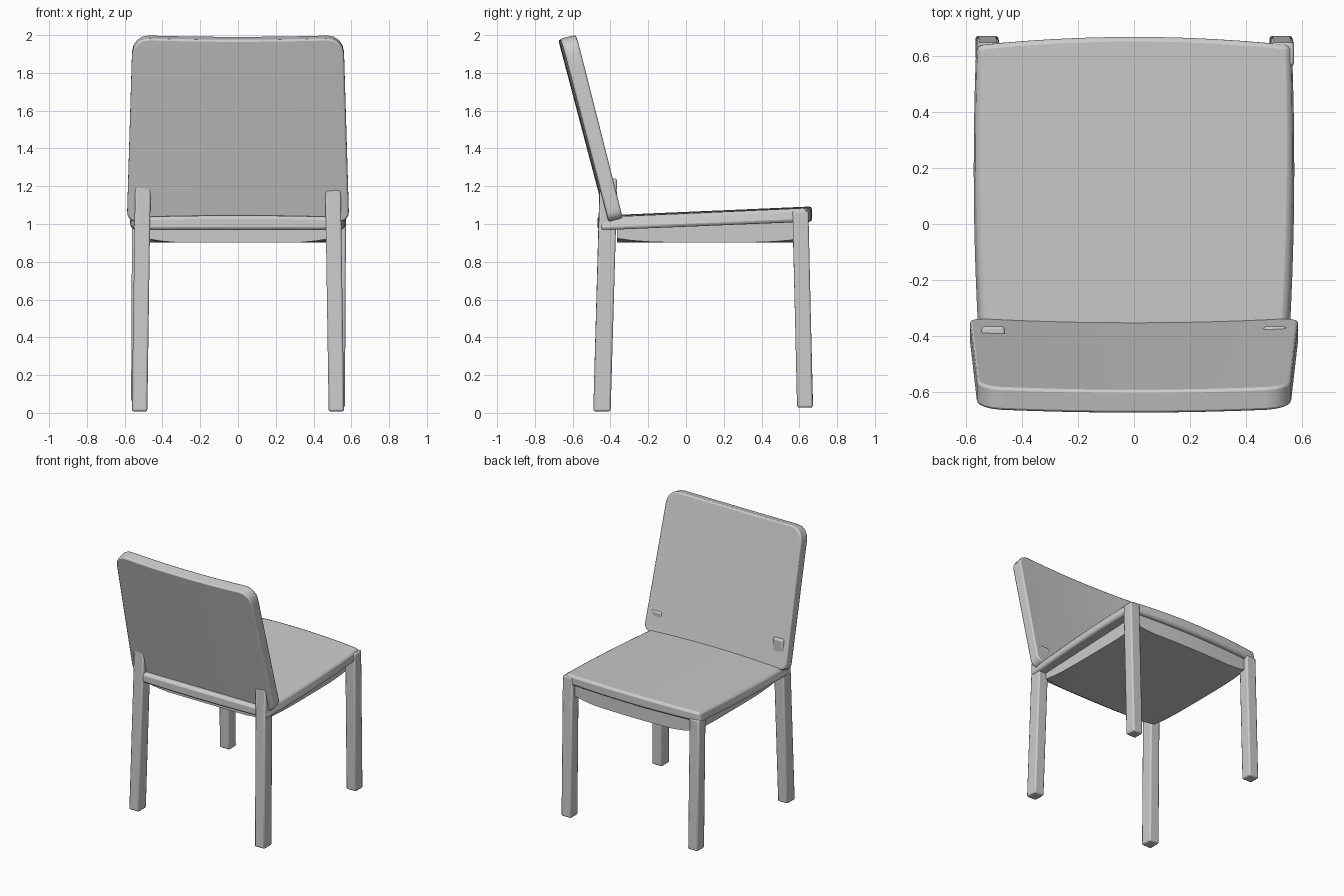
import bpy, bmesh
from mathutils import Vector

if "Cube" in bpy.data.objects:
    bpy.data.objects.remove(bpy.data.objects["Cube"])


def lerp(a, b, t):
    return a + (b - a) * t


def finish(name, bm, bevel, segments):
    bmesh.ops.recalc_face_normals(bm, faces=bm.faces)
    me = bpy.data.meshes.new(name)
    bm.to_mesh(me)
    bm.free()
    ob = bpy.data.objects.new(name, me)
    bpy.context.collection.objects.link(ob)
    if bevel:
        mod = ob.modifiers.new("soft_edges", 'BEVEL')
        mod.width = bevel
        mod.segments = segments
        mod.limit_method = 'ANGLE'
        mod.angle_limit = 0.7
    bpy.ops.object.select_all(action='DESELECT')
    ob.select_set(True)
    bpy.context.view_layer.objects.active = ob
    bpy.ops.object.shade_smooth_by_angle()
    return ob


def slab(name, w, l, r_low, r_high, warp, bevel, segments=2, cuts=12):
    """Rounded panel: x in -w..w, y in 0..l, z in 0..1, then bent by warp."""
    bm = bmesh.new()
    bmesh.ops.create_cube(bm, size=1)
    for v in bm.verts:
        v.co = ((v.co.x * 2) * w, (v.co.y + 0.5) * l, v.co.z + 0.5)
    for high, radius in ((False, r_low), (True, r_high)):
        edges = [e for e in bm.edges
                 if abs(e.verts[0].co.z - e.verts[1].co.z) > 0.5
                 and (e.verts[0].co.y > l / 2) == high]
        if radius:
            bmesh.ops.bevel(bm, geom=edges, offset=radius, segments=4,
                            profile=0.5, affect='EDGES')
    # cross cuts so the panel can curve
    for axis, lo, hi in ((0, -w, w), (1, 0, l)):
        for i in range(1, cuts):
            co, no = Vector(), Vector()
            co[axis] = lerp(lo, hi, i / cuts)
            no[axis] = 1
            bmesh.ops.bisect_plane(bm, geom=bm.verts[:] + bm.edges[:] + bm.faces[:],
                                   plane_co=co, plane_no=no, dist=1e-4)
    for v in bm.verts:
        v.co = warp(v.co.x, v.co.y, v.co.z)
    return finish(name, bm, bevel, segments)


def leg(name, low, high, size):
    """Post between two centre points, size is (x, y)."""
    bm = bmesh.new()
    bmesh.ops.create_cube(bm, size=1)
    for v in bm.verts:
        c = high if v.co.z > 0 else low
        v.co = (c[0] + v.co.x * size[0], c[1] + v.co.y * size[1], c[2])
    return finish(name, bm, 0.01, 2)


# backrest: leaning, tapered, bowed slightly backward, top edge dipping
def back_warp(x, v, t):
    k = v / 0.99
    mid = 1 - (x / 0.587) ** 2
    y = lerp(lerp(-0.408, -0.662, k), lerp(-0.334, -0.580, k), t)
    z = lerp(lerp(1.01, 1.984, k), lerp(1.03, 2.003, k), t)
    return (x * lerp(1.0, 0.95, k), y - 0.014 * mid, z - 0.01 * k * mid)


slab("backrest", 0.588, 0.99, 0.05, 0.09, back_warp, 0.01)


# seat: rises toward the front, bowed outline, slightly domed top
def seat_warp(x, v, t):
    k = v / 1.09
    mid = 1 - (x / 0.568) ** 2
    y = -0.452 + v + (0.03 * k - 0.016 * (1 - k)) * mid
    bow = lerp(0.98, 0.995, k) + 0.1 * k * (1 - k)
    inset = lerp(1.0, lerp(0.965, 0.985, k), t)
    top = lerp(1.035, 1.084, k) + 0.009 * mid
    return (x * bow * inset, y, lerp(lerp(0.967, 1.012, k), top, t))


slab("seat", 0.568, 1.09, 0.015, 0.02, seat_warp, 0.022)


# apron: box under the seat, front face bowed like the seat edge,
# lower edge curving up at the front and back but straight along the sides
def apron_warp(x, v, t):
    k = v / 0.98
    side = min(1, max(0, (abs(x) - 0.3) / 0.18))
    rise = 0.022 * side ** 2 * abs(2 * k - 1) ** 4
    y = -0.365 + v + 0.02 * k * (1 - (x / 0.49) ** 2)
    return (x, y, lerp(0.902 + rise, lerp(0.99, 1.03, k), t))


slab("apron", 0.49, 0.98, 0, 0, apron_warp, 0)

# legs: back posts run up into the backrest
for side, s in (("left", -1), ("right", 1)):
    left = s < 0
    leg("back_leg_" + side, (s * 0.521, -0.445, 0.008),
        (s * 0.503, -0.411, 1.24 if left else 1.18), (0.082, 0.092))
    leg("front_leg_" + side, (s * 0.525, 0.63, 0.06 if left else 0.028),
        (s * (0.52 if left else 0.531), 0.606, 1.03 if left else 1.07), (0.082, 0.084))
